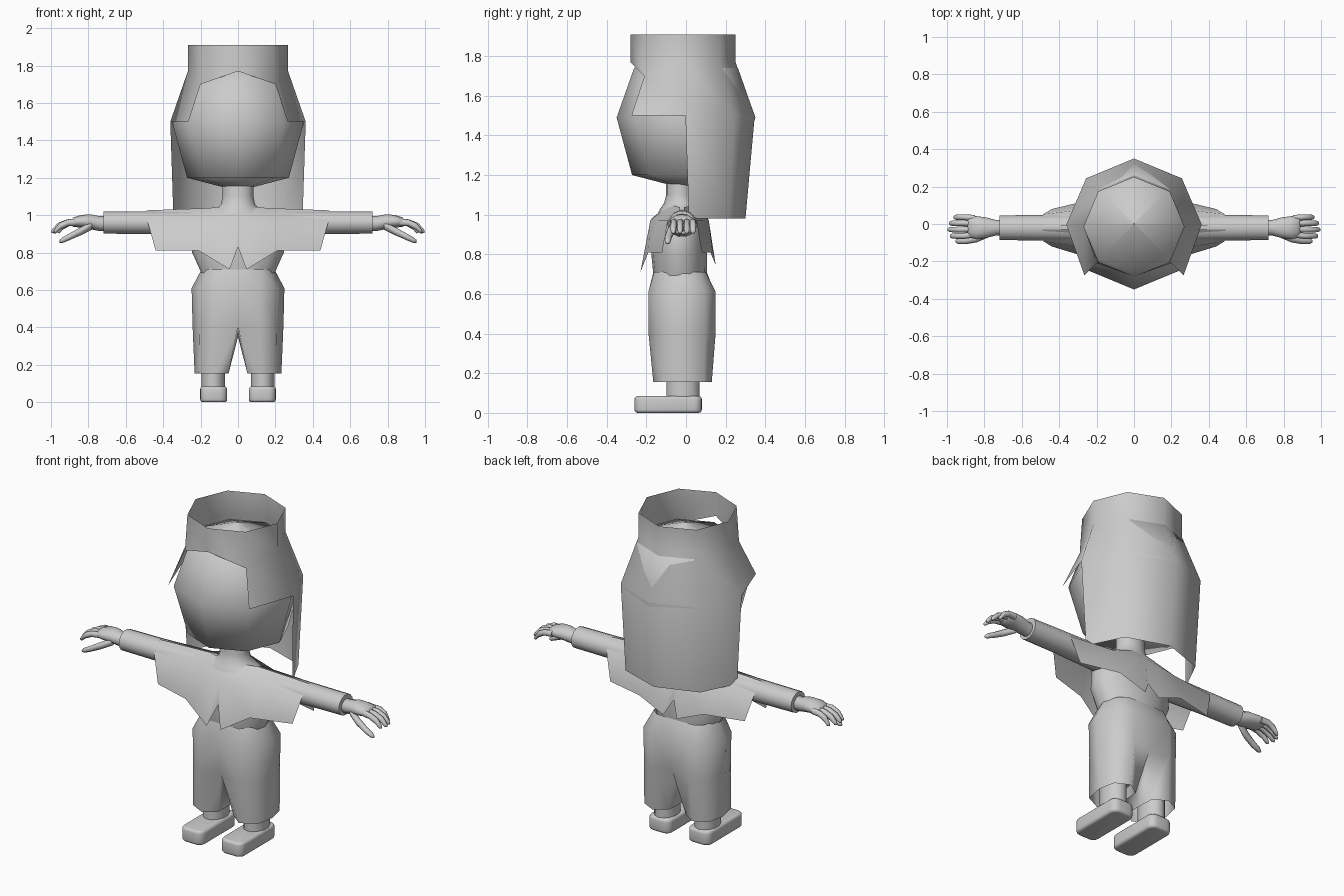
import bpy, bmesh, math
from mathutils import Vector

if "Cube" in bpy.data.objects:
    bpy.data.objects.remove(bpy.data.objects["Cube"])

grey = bpy.data.materials.new("plain grey")
grey.diffuse_color = (0.6, 0.6, 0.6, 1)
grey.use_nodes = True
grey.node_tree.nodes["Principled BSDF"].inputs["Base Color"].default_value = grey.diffuse_color


def finish(name, bm, mirror=False, angle=70):
    bmesh.ops.recalc_face_normals(bm, faces=bm.faces)
    me = bpy.data.meshes.new(name)
    bm.to_mesh(me)
    bm.free()
    ob = bpy.data.objects.new(name, me)
    bpy.context.collection.objects.link(ob)
    me.materials.append(grey)
    if mirror:
        m = ob.modifiers.new("mirror", 'MIRROR')
        m.merge_threshold = 0.0005
    bpy.ops.object.select_all(action='DESELECT')
    ob.select_set(True)
    bpy.context.view_layer.objects.active = ob
    bpy.ops.object.shade_smooth_by_angle(angle=math.radians(angle))
    return ob


def loft(bm, rings, closed=True, caps=(False, False), skip=lambda r, i: False):
    """Join rings of points with quads; skip leaves chosen quads open."""
    vs = [[bm.verts.new(p) for p in r] for r in rings]
    n = len(vs[0])
    for r in range(len(vs) - 1):
        for i in range(n if closed else n - 1):
            if not skip(r, i):
                j = (i + 1) % n
                bm.faces.new((vs[r][i], vs[r][j], vs[r + 1][j], vs[r + 1][i]))
    for ring, cap in ((vs[0], caps[0]), (vs[-1], caps[1])):
        if cap:
            bm.faces.new(ring)
    loose = [v for v in bm.verts if not v.link_faces]
    bmesh.ops.delete(bm, geom=loose, context='VERTS')


def ellipse(z, rx, ry, y=0, x=0, n=16):
    """Horizontal ring that starts at the front."""
    return [(x + rx * math.sin(2 * math.pi * i / n),
             y - ry * math.cos(2 * math.pi * i / n), z) for i in range(n)]


def tube(bm, path, n=10):
    """Tube running along x: each station is x, y, z, half width y, half height z."""
    loft(bm, [[(x, y + ry * math.cos(2 * math.pi * i / n),
                z + rz * math.sin(2 * math.pi * i / n)) for i in range(n)]
              for x, y, z, ry, rz in path], caps=(True, True))


# head: eight-sided rounded block
bm = bmesh.new()
loft(bm, [ellipse(z, r, r, 0, 0, 8) for z, r in
          ((1.13, 0.004), (1.2, 0.272), (1.49, 0.35), (1.74, 0.262), (1.84, 0.004))])
finish("head", bm, angle=100)

# hair: open shell with a face opening, long at the back
bm = bmesh.new()
top = ellipse(1.91, 0.268, 0.265, -0.015, 0, 8)
brow = ellipse(1.77, 0.268, 0.265, -0.015, 0, 8)
for i in (1, 7):
    brow[i] = (math.copysign(0.2, brow[i][0]), -0.21, 1.70)
wide = ellipse(1.5, 0.362, 0.35, -0.003, 0, 8)
for i in (1, 7):
    wide[i] = (math.copysign(0.265, wide[i][0]), -0.275, 1.5)
hem = ellipse(0.98, 0.345, 0.285, 0.015, 0, 8)
loft(bm, [top, brow, wide, hem],
     skip=lambda r, i: (r == 1 and i in (0, 7)) or (r == 2 and i in (0, 1, 6, 7)))
finish("hair", bm)

# torso and neck
bm = bmesh.new()
loft(bm, [ellipse(z, rx, ry, y) for z, rx, ry, y in (
    (0.64, 0.19, 0.125, -0.03), (0.70, 0.20, 0.135, -0.03), (0.80, 0.245, 0.14, -0.035),
    (0.92, 0.24, 0.135, -0.035), (0.99, 0.20, 0.12, -0.03), (1.03, 0.12, 0.10, -0.03),
    (1.06, 0.09, 0.08, -0.03), (1.10, 0.083, 0.07, -0.03), (1.20, 0.083, 0.07, -0.03))])
finish("torso", bm)

# sleeves
bm = bmesh.new()
tube(bm, [(0.08, -0.02, 0.955, 0.08, 0.075), (0.30, -0.02, 0.957, 0.072, 0.066),
          (0.50, -0.02, 0.96, 0.068, 0.062), (0.72, -0.02, 0.96, 0.066, 0.06)], 14)
finish("sleeves", bm, True, 60)

# hands: palm, four bent fingers and a thumb
bm = bmesh.new()
tube(bm, [(0.68, -0.02, 0.955, 0.04, 0.04), (0.74, -0.02, 0.955, 0.042, 0.04),
          (0.79, -0.02, 0.965, 0.055, 0.04), (0.84, -0.02, 0.967, 0.062, 0.034),
          (0.88, -0.015, 0.963, 0.058, 0.025), (0.89, -0.015, 0.96, 0.045, 0.014)], 12)
for k, y in enumerate((-0.064, -0.03, 0.004, 0.036)):
    tip = (0.985, 0.997, 0.99, 0.965)[k]
    s = tip - 0.86
    tube(bm, [(0.85, y * 0.85, 0.963, 0.017, 0.019), (0.86 + s * 0.4, y, 0.96, 0.016, 0.018),
              (0.86 + s * 0.75, y, 0.94, 0.015, 0.019), (tip - 0.01, y, 0.918, 0.013, 0.015),
              (tip, y, 0.912, 0.006, 0.007)], 8)
tube(bm, [(0.78, -0.05, 0.945, 0.022, 0.022), (0.84, -0.078, 0.915, 0.02, 0.022),
          (0.90, -0.09, 0.885, 0.018, 0.018), (0.94, -0.092, 0.866, 0.015, 0.015),
          (0.955, -0.092, 0.86, 0.006, 0.007)], 8)
finish("hands", bm, True)

# cape: front and back panels with notched points, draped over the shoulders
bm = bmesh.new()
shoulder = [(0, 0.07, 1.05), (0.05, 0.065, 1.05), (0.16, 0.01, 1.038), (0.49, 0.01, 1.026)]
for side, chest, edge in (
    (-1, [(0, -0.175, 0.98), (0.06, -0.18, 0.97), (0.21, -0.14, 0.97), (0.485, -0.092, 0.97)],
         [(0, -0.185, 0.83), (0.045, -0.23, 0.71), (0.21, -0.19, 0.81), (0.44, -0.12, 0.81)]),
    (1, [(0, 0.11, 0.98), (0.06, 0.115, 0.97), (0.21, 0.085, 0.97), (0.485, 0.052, 0.97)],
        [(0, 0.115, 0.83), (0.045, 0.15, 0.745), (0.21, 0.135, 0.81), (0.44, 0.08, 0.81)])):
    yoke = [(x, -0.02 + side * y, z) for x, y, z in shoulder]
    loft(bm, [yoke, chest, edge], closed=False)
finish("cape", bm, True)

# trousers: shared hips, then two open legs (points run front centre to back centre)
def half_ring(z, f, front, rx, back, b):
    return [(0, f, z), (0.12, front, z), (rx * 0.85, front * 0.65, z), (rx, -0.02, z),
            (rx * 0.85, back * 0.65, z), (0.12, back, z), (0, b, z)]

bm = bmesh.new()
crotch = half_ring(0.41, -0.16, -0.19, 0.243, 0.15, 0.125)
loft(bm, [half_ring(0.71, -0.165, -0.16, 0.195, 0.10, 0.105),
          half_ring(0.61, -0.185, -0.19, 0.248, 0.15, 0.145), crotch], closed=False)
cuff = [(0.05, -0.11, 0.155), (0.12, -0.165, 0.155), (0.21, -0.12, 0.155), (0.232, -0.01, 0.155),
        (0.21, 0.09, 0.155), (0.13, 0.13, 0.155), (0.055, 0.08, 0.155), (0.05, -0.02, 0.155)]
loft(bm, [crotch + [(0, -0.02, 0.35)], cuff])
bmesh.ops.remove_doubles(bm, verts=bm.verts, dist=0.0005)
finish("trousers", bm, True)

# legs
bm = bmesh.new()
loft(bm, [ellipse(z, 0.064, 0.084, -0.015, 0.132, 14) for z in (0.03, 0.2, 0.42)],
     caps=(True, True))
finish("legs", bm, True, 60)

# feet: rounded blocks
bm = bmesh.new()
bmesh.ops.create_cube(bm, size=1)
for v in bm.verts:
    v.co = Vector((0.13 + v.co.x * 0.145, -0.09 + v.co.y * 0.34, 0.0425 + v.co.z * 0.085))
up = [e for e in bm.edges if abs(e.verts[0].co.z - e.verts[1].co.z) > 0.05]
bmesh.ops.bevel(bm, geom=up, offset=0.04, segments=4, affect='EDGES', profile=0.5)
rim = [e for e in bm.edges if abs(e.verts[0].co.z - e.verts[1].co.z) < 0.01]
bmesh.ops.bevel(bm, geom=rim, offset=0.016, segments=3, affect='EDGES', profile=0.5)
finish("feet", bm, True)
